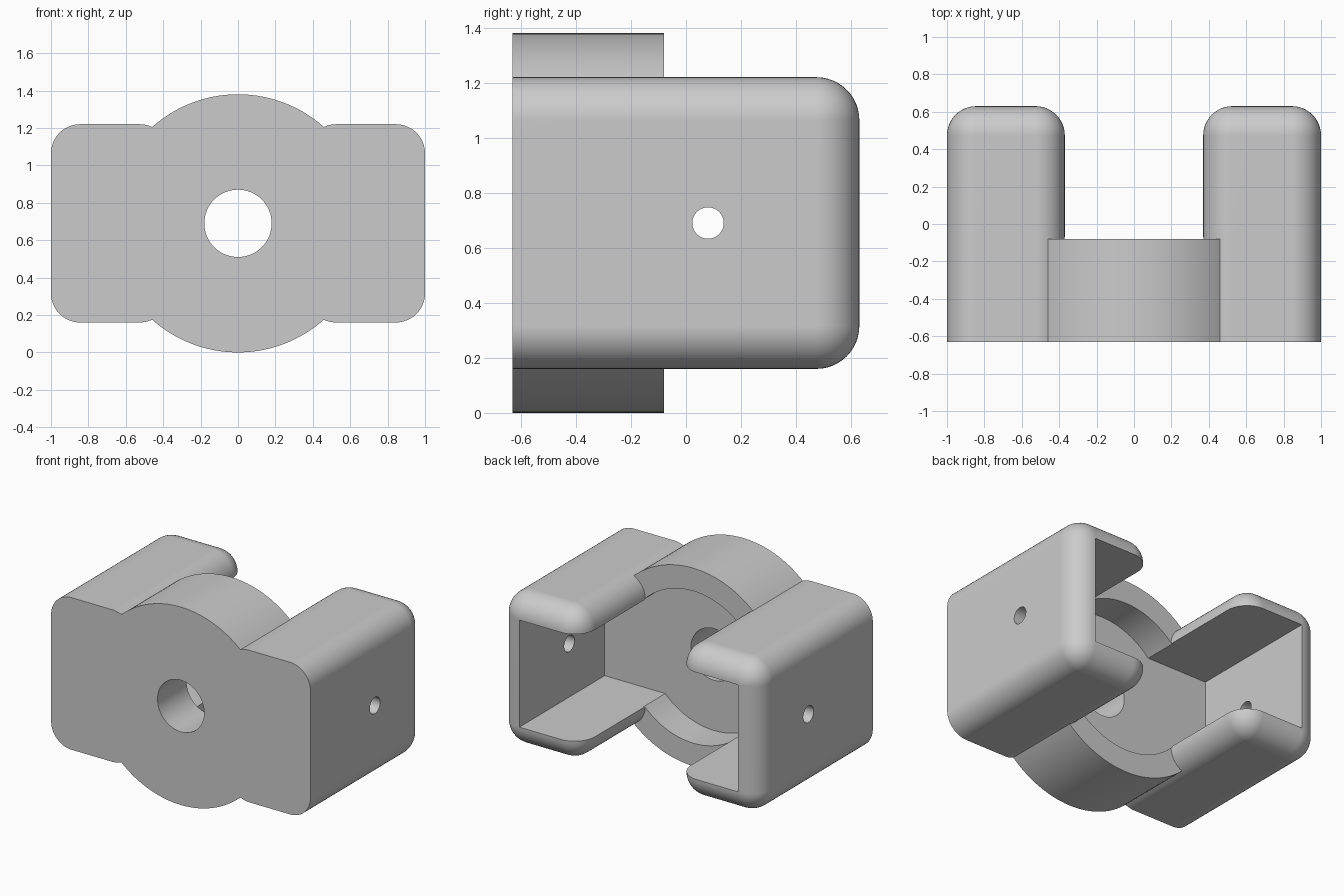
import bpy
import bmesh
from math import radians
from mathutils import Matrix, Vector

old = bpy.data.objects.get("Cube")
if old:
    bpy.data.objects.remove(old, do_unlink=True)

MID = 0.69                # height of the central axis
FRONT, BACK = -0.63, 0.63
FLOOR = -0.31             # inner face of the front plate
RIM = -0.08               # back of the round hub
WALL = 0.156

grey = bpy.data.materials.new("light grey")
grey.use_nodes = True
color = (0.6, 0.6, 0.6, 1)
grey.diffuse_color = color
grey.node_tree.nodes["Principled BSDF"].inputs["Base Color"].default_value = color


def add_object(name, bm):
    mesh = bpy.data.meshes.new(name)
    bmesh.ops.recalc_face_normals(bm, faces=bm.faces)
    bm.to_mesh(mesh)
    bm.free()
    mesh.materials.append(grey)
    obj = bpy.data.objects.new(name, mesh)
    bpy.context.collection.objects.link(obj)
    return obj


def box(name, low, high, fillet=0):
    """Box between two corners; a fillet rounds every edge not on the front."""
    low, high = Vector(low), Vector(high)
    bm = bmesh.new()
    bmesh.ops.create_cube(bm, size=1)
    bmesh.ops.scale(bm, vec=high - low, verts=bm.verts)
    bmesh.ops.translate(bm, vec=(low + high) / 2, verts=bm.verts)
    if fillet:
        edges = [e for e in bm.edges if max(v.co.y for v in e.verts) > 0]
        bmesh.ops.bevel(bm, geom=edges, offset=fillet, segments=12,
                        profile=0.5, affect='EDGES', clamp_overlap=True)
    return add_object(name, bm)


def cylinder(name, radius, start, end, axis, shift=0, sides=128):
    """Cylinder at mid height, along x or y, between two positions."""
    bm = bmesh.new()
    turn = Matrix.Rotation(radians(90), 4, 'Y' if axis == 'x' else 'X')
    centre = (start + end) / 2
    place = (centre, shift, MID) if axis == 'x' else (shift, centre, MID)
    bmesh.ops.create_cone(bm, cap_ends=True, segments=sides, radius1=radius,
                          radius2=radius, depth=end - start,
                          matrix=Matrix.Translation(place) @ turn)
    return add_object(name, bm)


def combine(target, other, operation):
    mod = target.modifiers.new(operation.lower(), 'BOOLEAN')
    mod.operation = operation
    mod.solver = 'EXACT'
    mod.object = other
    other.hide_render = True
    bpy.ops.object.select_all(action='DESELECT')
    bpy.context.view_layer.objects.active = target
    target.select_set(True)
    bpy.ops.object.modifier_apply(modifier=mod.name)
    bpy.data.objects.remove(other, do_unlink=True)


# Round hub with a rounded arm on each side
bracket = cylinder("bracket_body", MID, FRONT, RIM, 'y')
for side in (-1, 1):
    x1, x2 = sorted((side * 0.37, side))
    arm = box("arm", (x1, FRONT, 0.16), (x2, BACK, 1.22), WALL)
    combine(bracket, arm, 'UNION')

# Pocket through both arms, round recess in the hub
half = 0.53 - WALL - 0.001
pocket = box("pocket_cutter", (WALL - 1, FLOOR, MID - half),
             (1 - WALL, 1, MID + half))
combine(bracket, pocket, 'DIFFERENCE')
combine(bracket, cylinder("recess_cutter", 0.53, FLOOR, RIM + 0.01, 'y'), 'DIFFERENCE')

# Shaft hole through the plate and pin hole through both arms
combine(bracket, cylinder("shaft_cutter", 0.18, -1, 0, 'y', sides=64), 'DIFFERENCE')
combine(bracket, cylinder("pin_cutter", 0.057, -1.2, 1.2, 'x', 0.08, 48), 'DIFFERENCE')

bpy.ops.object.shade_smooth_by_angle(angle=radians(30))
weighted = bracket.modifiers.new("clean_shading", 'WEIGHTED_NORMAL')
weighted.keep_sharp = True
